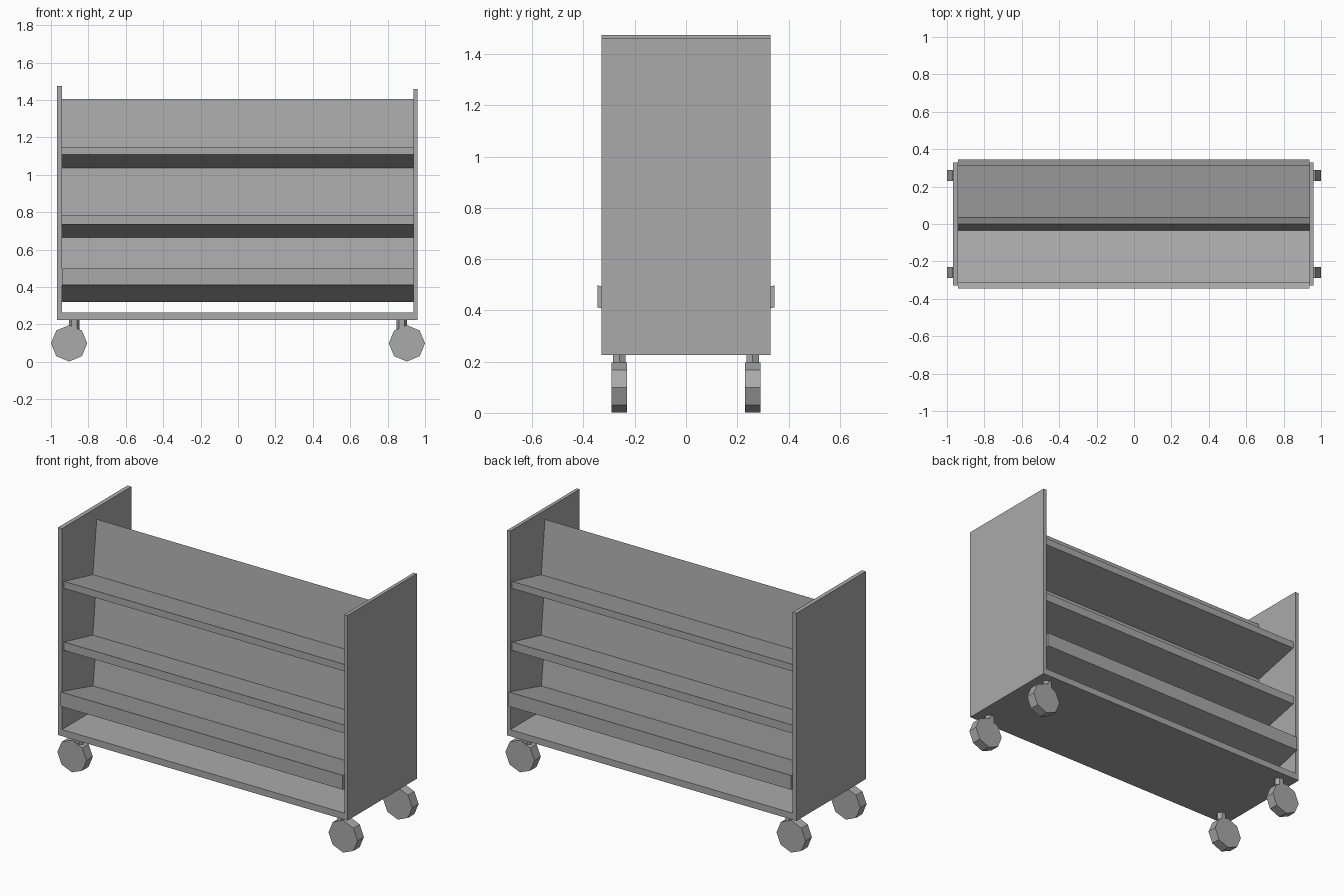
import bpy
import bmesh
import math
from mathutils import Matrix

if "Cube" in bpy.data.objects:
    bpy.data.objects.remove(bpy.data.objects["Cube"], do_unlink=True)

# One grey for the whole trolley
grey = bpy.data.materials.new("grey")
grey.use_nodes = True
COLOUR = (0.4, 0.4, 0.4, 1)
grey.diffuse_color = COLOUR
grey.node_tree.nodes["Principled BSDF"].inputs["Base Color"].default_value = COLOUR

LEFT, RIGHT = 0.939, -0.941   # inner faces of the end panels
HALF_DEPTH = 0.33
BASE_Z = 0.225


def finish(name, bm):
    bmesh.ops.recalc_face_normals(bm, faces=bm.faces)
    mesh = bpy.data.meshes.new(name)
    bm.to_mesh(mesh)
    bm.free()
    mesh.materials.append(grey)
    obj = bpy.data.objects.new(name, mesh)
    bpy.context.collection.objects.link(obj)
    return obj


def extrude_profile(name, points, x0=RIGHT, x1=LEFT):
    """Extrude a (y, z) outline along x."""
    bm = bmesh.new()
    face = bm.faces.new([bm.verts.new((x0, y, z)) for y, z in points])
    new = bmesh.ops.extrude_face_region(bm, geom=[face])["geom"]
    verts = [v for v in new if isinstance(v, bmesh.types.BMVert)]
    bmesh.ops.translate(bm, verts=verts, vec=(x1 - x0, 0, 0))
    return finish(name, bm)


def slab(name, x0, x1, z0, z1):
    d = HALF_DEPTH
    return extrude_profile(name, [(-d, z0), (d, z0), (d, z1), (-d, z1)], x0, x1)


def cylinder(name, sides, radius, depth, matrix):
    bm = bmesh.new()
    bmesh.ops.create_cone(bm, cap_ends=True, segments=sides, radius1=radius,
                          radius2=radius, depth=depth, matrix=matrix)
    return finish(name, bm)


# End panels and base
slab("right_end_panel", -0.967, RIGHT, BASE_Z, 1.475)
slab("left_end_panel", LEFT, 0.96, BASE_Z, 1.46)
slab("base_board", RIGHT, LEFT, BASE_Z, 0.265)

# Shelf pairs sloping down to the middle: name, half depth, edge bottom, edge top, drop
tiers = [
    ("bottom", 0.346, 0.412, 0.498, 0.092),
    ("middle", 0.312, 0.735, 0.785, 0.072),
    ("top", 0.312, 1.108, 1.15, 0.073),
]
divider_tops = [0.69, 1.06, 1.405]
for (name, d, low, high, drop), peak in zip(tiers, divider_tops):
    extrude_profile(name + "_shelves", [
        (-d, low), (0, low - drop), (d, low),
        (d, high), (0, high - drop), (-d, high)])
    # Leaning back rests that meet in a ridge
    foot = high - drop
    extrude_profile(name + "_divider", [(-0.037, foot), (0.037, foot), (0, peak)])

# Casters
for side, sx in (("left", 1), ("right", -1)):
    for end, sy in (("front", -1), ("back", 1)):
        y = 0.26 * sy
        upright = Matrix.Rotation(math.pi / 2, 4, "Z")
        cylinder(f"{end}_{side}_stem", 6, 0.028, 0.09,
                 Matrix.Translation((0.875 * sx, y, 0.185)) @ upright)
        cylinder(f"{end}_{side}_wheel", 8, 0.097, 0.06,
                 Matrix.Translation((0.903 * sx, y, 0.099)) @ Matrix.Rotation(math.pi / 2, 4, "X"))
